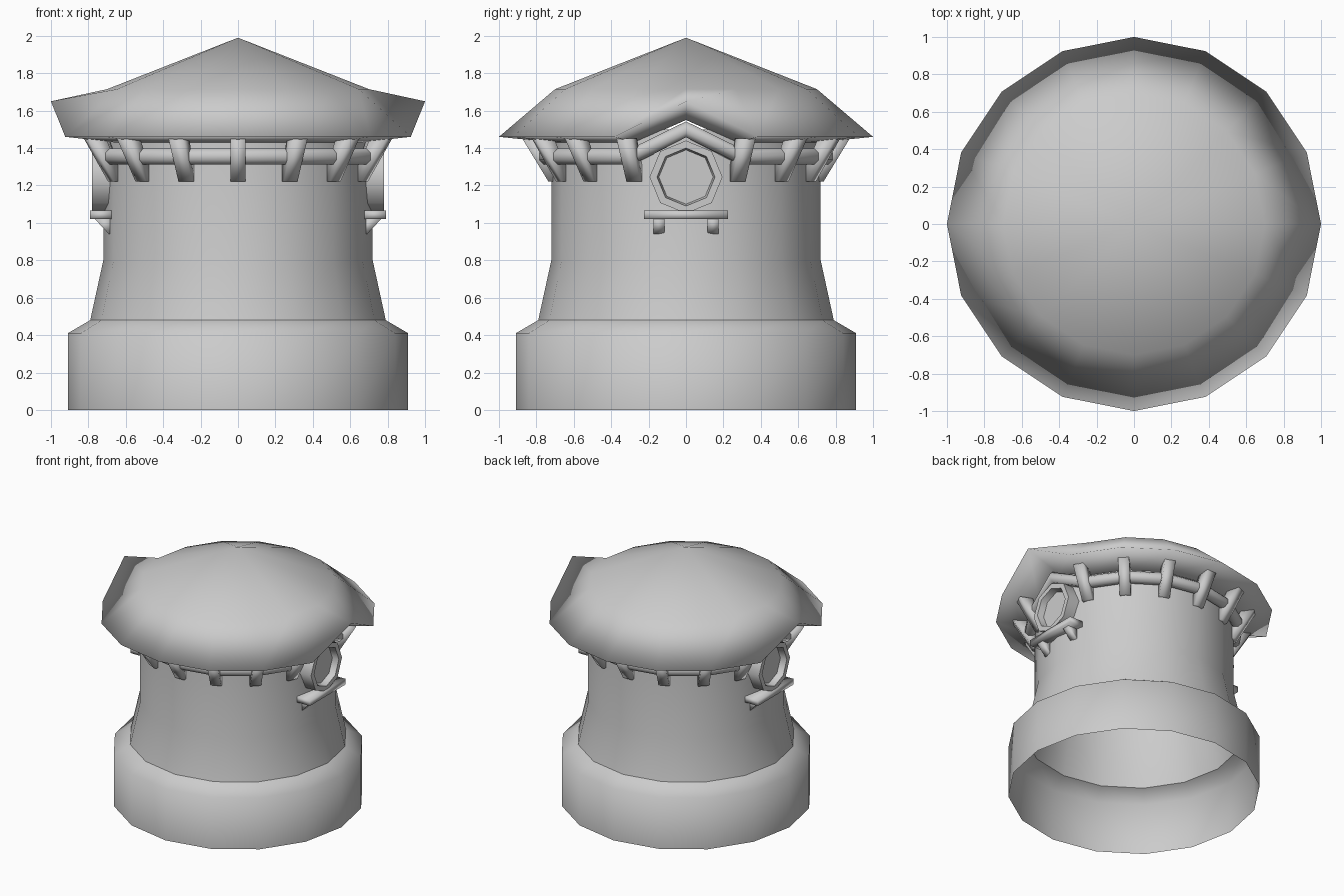
import bpy, math
from mathutils import Vector

if "Cube" in bpy.data.objects:
    bpy.data.objects.remove(bpy.data.objects["Cube"])

N = 16


def make(name, verts, faces, smooth=True):
    me = bpy.data.meshes.new(name)
    me.from_pydata([tuple(v) for v in verts], [], faces)
    me.polygons.foreach_set("use_smooth", [smooth] * len(me.polygons))
    me.update()
    ob = bpy.data.objects.new(name, me)
    bpy.context.collection.objects.link(ob)
    return ob


def bands(rows, n, closed=True):
    """Quads joining consecutive rings of n points."""
    f = []
    for r in range(rows - 1):
        for i in range(n if closed else n - 1):
            j = (i + 1) % n
            f.append((r * n + i, r * n + j, (r + 1) * n + j, (r + 1) * n + i))
    return f


def ring(r, z, lift=0.0):
    """16-sided ring; the points on +x and -x can be lifted for the gables."""
    return [(r * math.cos(2 * math.pi * i / N), r * math.sin(2 * math.pi * i / N),
             z + (lift if i % (N // 2) == 0 else 0)) for i in range(N)]


def lathe(name, profile):
    verts = [v for r, z in profile for v in ring(r, z)]
    return make(name, verts, bands(len(profile), N))


def prism(name, outline, width, angle=0.0, side=0.0):
    """Extrude a radius/height outline sideways, then turn it around z."""
    n, c, s = len(outline), math.cos(angle), math.sin(angle)
    verts = []
    for t in (side - width / 2, side + width / 2):
        verts += [(r * c - t * s, r * s + t * c, z) for r, z in outline]
    faces = bands(2, n) + [tuple(range(n))[::-1], tuple(range(n, 2 * n))]
    return make(name, verts, faces)


def tube(name, pts, radius, n=8):
    """Closed tube along a loop around the tower."""
    verts = []
    for p in pts:
        out = Vector((p[0], p[1], 0)).normalized()
        for k in range(n):
            a = 2 * math.pi * (k + 0.5) / n
            verts.append(Vector(p) + out * radius * math.cos(a)
                         + Vector((0, 0, radius * math.sin(a))))
    faces = bands(len(pts), n)
    last = (len(pts) - 1) * n
    faces += [(last + k, last + (k + 1) % n, (k + 1) % n, k) for k in range(n)]
    return make(name, verts, faces)


# Hollow tower: wide footing and tapering wall
lathe("footing", [(0.91, 0), (0.91, 0.41), (0.79, 0.48)])
lathe("wall", [(0.79, 0.48), (0.72, 0.80), (0.72, 1.50)])

# Roof: underside, rim with two raised gables, shoulder and peak
verts = ring(0.71, 1.43, 0.12) + ring(1.0, 1.46, 0.19) + ring(0.70, 1.72) + [(0, 0, 1.99)]
for i in range(2 * N, 3 * N):
    verts[i] = (verts[i][0], verts[i][1], 1.715)
faces = bands(3, N) + [(2 * N + i, 2 * N + (i + 1) % N, 3 * N) for i in range(N)]
make("roof", verts, faces)

# Ring beam that rises under each gable
tube("eaves_beam", ring(0.75, 1.355, 0.145), 0.046)

# Slanted struts under the eaves, none over the windows
for i in range(N):
    if i % (N // 2):
        prism("eaves_strut", [(0.67, 1.22), (0.735, 1.22), (0.875, 1.45), (0.78, 1.45)],
              0.08, 2 * math.pi * i / N)

# A round window with a sill on each side
for ang in (0, math.pi):
    c, s = math.cos(ang), math.sin(ang)
    prof = [(0.66, 0.195), (0.78, 0.195), (0.78, 0.155), (0.73, 0.145)]
    rows = [[(x * c, r * math.cos(k * math.pi / 4) * c, 1.245 + r * math.sin(k * math.pi / 4))
             for k in range(8)] for x, r in prof]
    frame = make("window_frame", [v for row in rows for v in row], bands(4, 8))
    bpy.context.view_layer.objects.active = frame
    frame.select_set(True)
    bpy.ops.object.shade_smooth_by_angle(angle=math.radians(50))
    frame.select_set(False)
    make("window_pane", rows[-1], [tuple(range(8))])
    prism("window_sill", [(0.67, 1.02), (0.79, 1.02), (0.79, 1.065), (0.67, 1.065)], 0.45, ang)
    for side in (-0.145, 0.145):
        prism("sill_bracket", [(0.67, 0.94), (0.69, 0.94), (0.765, 1.02), (0.67, 1.02)],
              0.06, ang, side)
